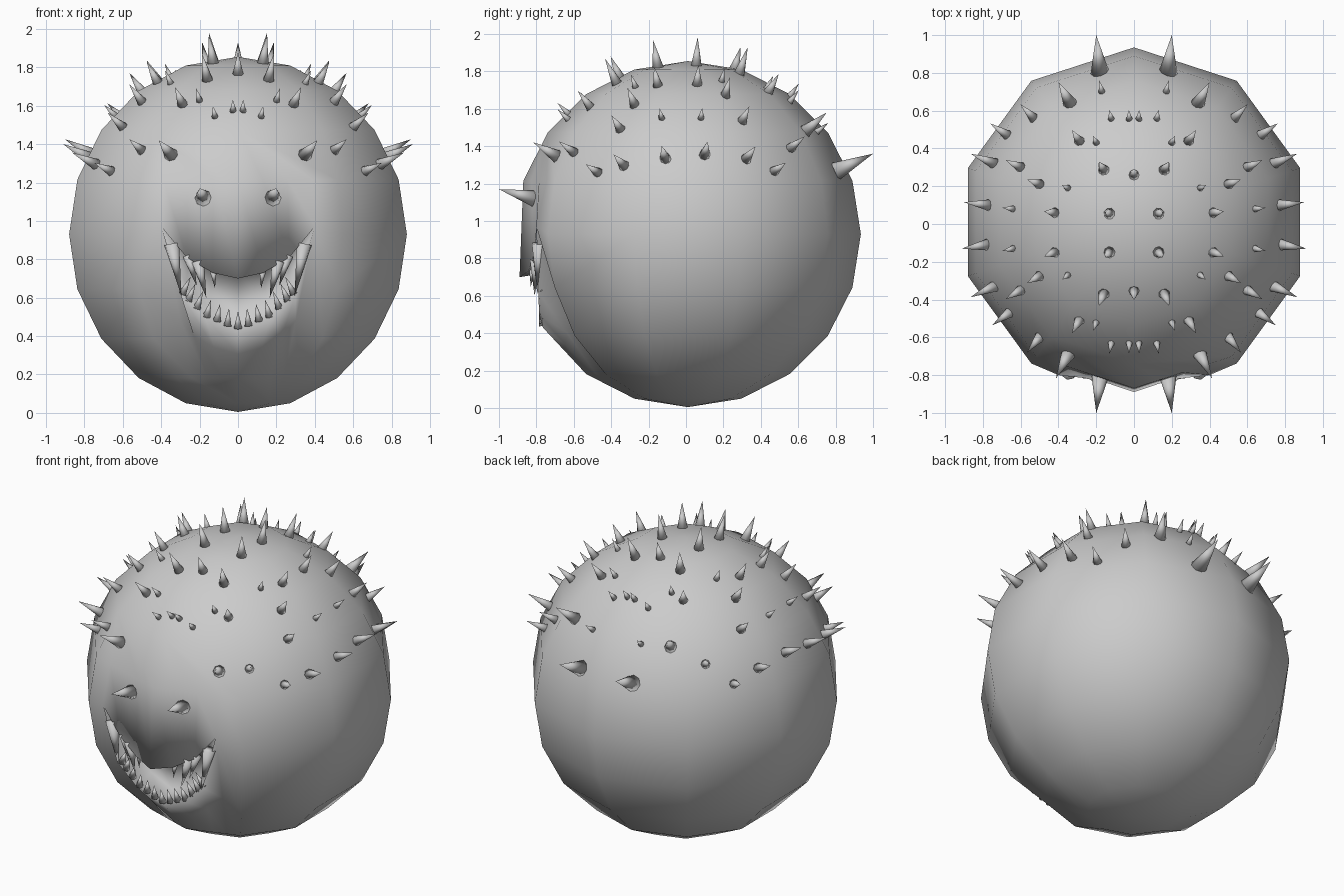
import bpy, bmesh, math
from mathutils import Vector
from mathutils.bvhtree import BVHTree

if "Cube" in bpy.data.objects:
    bpy.data.objects.remove(bpy.data.objects["Cube"])

R, CENTRE = 0.925, Vector((0, 0.01, 0.93))
grey = bpy.data.materials.new("grey")
grey.diffuse_color = (0.6, 0.6, 0.6, 1)
grey.use_nodes = True
grey.node_tree.nodes["Principled BSDF"].inputs["Base Color"].default_value = grey.diffuse_color


def finish(name, bm):
    bmesh.ops.recalc_face_normals(bm, faces=bm.faces)
    for f in bm.faces:
        f.smooth = True
    me = bpy.data.meshes.new(name)
    bm.to_mesh(me)
    me.materials.append(grey)
    ob = bpy.data.objects.new(name, me)
    bpy.context.collection.objects.link(ob)
    return ob


def face(bm, verts):
    unique = list(dict.fromkeys(verts))
    if len(unique) > 2:
        bm.faces.new(unique)


# Ten-sided ball with an opening at the front for the mouth
bm = bmesh.new()
rings = []
for k in range(11):
    lat = math.radians(18 * k)
    r, z = R * math.sin(lat), -R * math.cos(lat)
    if k in (0, 10):
        rings.append([bm.verts.new(CENTRE + Vector((0, 0, z)))] * 10)
    else:
        rings.append([bm.verts.new(CENTRE + Vector((r * math.sin(math.radians(36 * j)),
                                                    -r * math.cos(math.radians(36 * j)), z)))
                      for j in range(10)])

# Ring edges shared with the face patch get three extra points each
extra = {}
for k in (2, 6):
    for j in (9, 0):
        a, b = rings[k][j].co, rings[k][(j + 1) % 10].co
        extra[k, j] = [bm.verts.new(a.lerp(b, t)) for t in (0.25, 0.5, 0.75)]


def edge(k, j):
    return [rings[k][j]] + extra.get((k, j), []) + [rings[k][(j + 1) % 10]]


for k in range(10):
    for j in range(10):
        if not (j in (9, 0) and 2 <= k < 6):
            face(bm, edge(k, j) + edge(k + 1, j)[::-1])

# Face patch: muzzle, lips, mouth cavity and chin, corner to corner
upper = [(0, -0.89, 0.70), (0.133, -0.845, 0.73), (0.267, -0.815, 0.81), (0.4, -0.80, 0.97)]
lower = [(0, -0.765, 0.43), (0.17, -0.785, 0.50), (0.30, -0.79, 0.62), (0.4, -0.80, 0.97)]
roof = [(x * 0.95, -0.70, z + 0.03) for x, y, z in upper]
floor = [(x * 0.9, -0.66, z + 0.05) for x, y, z in lower]
top_row = edge(6, 9)[:-1] + edge(6, 0)
bottom_row = edge(2, 9)[:-1] + edge(2, 0)
corner = {s: bm.verts.new((s * 0.4, -0.80, 0.97)) for s in (-1, 1)}


def row(points, k):
    inner = [bm.verts.new((s * points[i][0],) + tuple(points[i][1:]))
             for s, i in ((-1, 2), (-1, 1), (1, 0), (1, 1), (1, 2))]
    return [rings[k][9], corner[-1]] + inner + [corner[1], rings[k][1]]


up, low = row(upper, 5), row(lower, 4)
inside_top, inside_low = row(roof, 5), row(floor, 5)
chin = [rings[3][9]]
for i in range(1, 8):
    chin.append(bm.verts.new(low[i].co.lerp(bottom_row[i].co, 0.62 if i in (1, 7) else 0.5)))
chin.append(rings[3][1])
for a, b, cols in ((top_row, up, range(8)), (up, inside_top, range(1, 7)),
                   (inside_top, inside_low, range(1, 7)), (inside_low, low, range(1, 7)),
                   (up, low, (0, 7)), (low, chin, range(8)), (chin, bottom_row, range(8))):
    for i in cols:
        face(bm, [a[i], a[i + 1], b[i + 1], b[i]])
finish("body", bm)
tree = BVHTree.FromBMesh(bm)
bm.free()


def cone(bm, base, tip, r, sides=8):
    base, tip = Vector(base), Vector(tip)
    q = (tip - base).to_track_quat('Z', 'Y')
    ring = [bm.verts.new(base + q @ Vector((r * math.cos(a), r * math.sin(a), 0)))
            for a in (2 * math.pi * i / sides for i in range(sides))]
    end = bm.verts.new(tip)
    bm.faces.new(ring)
    for i in range(sides):
        bm.faces.new((ring[i], ring[(i + 1) % sides], end))


# Spines: plan position grouped by (length, radius), standing on the skin
spines = {
    (0.16, 0.041): [(.34, .64), (.35, -.69)],
    (0.15, 0.034): [(.77, .10), (.78, -.11), (.74, .32), (.74, -.33), (.16, .285), (.13, .055),
                    (.13, -.15), (.16, -.37)],
    (0.12, 0.032): [(.53, .56), (.67, .47), (.29, .44), (.50, .21), (.42, .06), (.42, -.15),
                    (.50, -.275), (.60, -.35), (.66, -.47), (.29, -.51), (.50, -.60), (.60, .30),
                    (0, .26), (0, -.355)],
    (0.08, 0.022): [(.17, .70), (.20, -.52), (.20, .43), (.35, .19), (.35, -.27), (.64, .08),
                    (.64, -.13), (.12, .555), (.025, .555), (.12, -.63), (.025, -.63)],
}
bm = bmesh.new()
for (length, r), spots in spines.items():
    for x, y in spots:
        for s in ((1, -1) if x else (1,)):
            hit = tree.ray_cast(Vector((s * x, y, 3)), Vector((0, 0, -1)))[0]
            d = (hit - CENTRE).normalized()
            cone(bm, hit - d * 0.02, hit + d * length, r)
# Long horns at the front and back
for s in (-1, 1):
    cone(bm, (s * .18, -.81, 1.12), (s * .2, -1, 1.17), .045)
    cone(bm, (s * .18, .80, 1.265), (s * .2, 1, 1.36), .05)
finish("spines", bm)
bm.free()

# Fangs hanging from the upper lip
bm = bmesh.new()
for s in (-1, 1):
    for x, y, z, tx, tz, r in ((.345, -.785, .88, .295, .61, .04), (.21, -.80, .79, .165, .60, .035),
                               (.26, -.79, .82, .215, .66, .03), (.13, -.82, .75, .12, .65, .02)):
        cone(bm, (s * x, y, z), (s * tx, y - .01, tz), r)
finish("upper_fangs", bm)
bm.free()

# Small teeth along the lower lip
bm = bmesh.new()
for x, z in ((0, .44), (.055, .455), (.11, .478), (.165, .50), (.215, .545), (.26, .585), (.29, .62)):
    for s in ((1, -1) if x else (1,)):
        cone(bm, (s * x, -.765, z), (s * x * .85, -.785, z + .09), .022)
finish("lower_teeth", bm)
bm.free()
